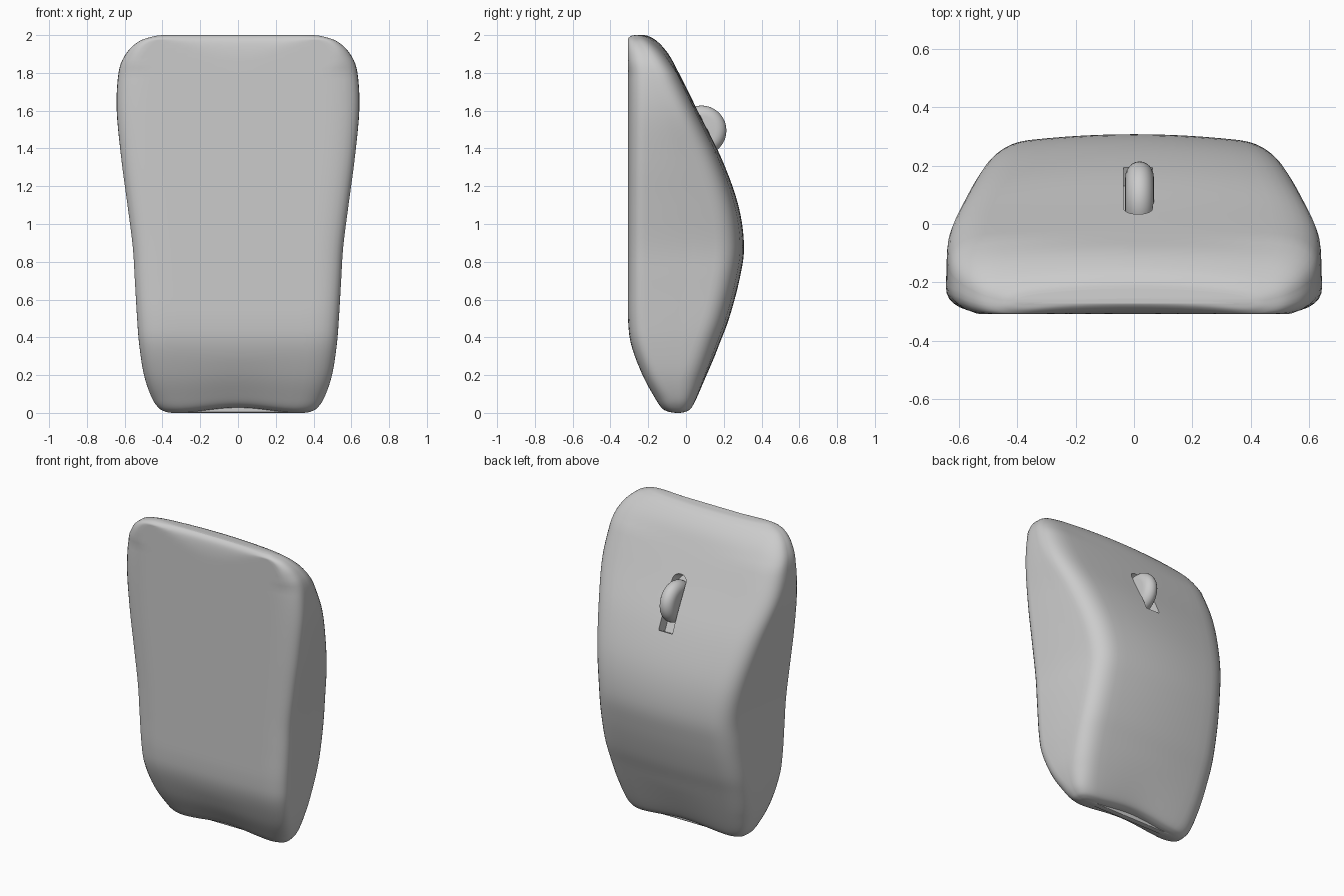
import bpy, bmesh, math
from mathutils import Vector

if "Cube" in bpy.data.objects:
    bpy.data.objects.remove(bpy.data.objects["Cube"])

# One soft grey for everything
grey = bpy.data.materials.new("soft_grey")
grey.use_nodes = True
colour = (0.6, 0.6, 0.6, 1)
grey.diffuse_color = colour
grey.node_tree.nodes["Principled BSDF"].inputs["Base Color"].default_value = colour


def make_object(name, bm):
    bmesh.ops.recalc_face_normals(bm, faces=bm.faces)
    mesh = bpy.data.meshes.new(name)
    bm.to_mesh(mesh)
    bm.free()
    mesh.materials.append(grey)
    obj = bpy.data.objects.new(name, mesh)
    bpy.context.collection.objects.link(obj)
    return obj


def smooth(obj, degrees):
    bpy.ops.object.select_all(action='DESELECT')
    obj.select_set(True)
    bpy.context.view_layer.objects.active = obj
    bpy.ops.object.shade_smooth_by_angle(angle=math.radians(degrees))


def spline(rows, steps):
    """Catmull-Rom interpolation through rows of values."""
    out = []
    for i in range(len(rows) - 1):
        a, b = rows[max(i - 1, 0)], rows[i]
        c, d = rows[i + 1], rows[min(i + 2, len(rows) - 1)]
        for s in range(steps):
            t = s / steps
            out.append([(2 * q + (r - p) * t + (2 * p - 5 * q + 4 * r - u) * t * t
                         + (3 * q - p - 3 * r + u) * t ** 3) / 2
                        for p, q, r, u in zip(a, b, c, d)])
    out.append(list(rows[-1]))
    return out


def fillet(corner, start, end, count=8):
    """Quadratic curve that rounds a corner."""
    return [start * (1 - t) ** 2 + corner * 2 * t * (1 - t) + end * t * t
            for t in (i / count for i in range(count + 1))]


def half_section(front, back, wide, narrow):
    """Right half of a rounded trapezoid, from front centre to back centre."""
    depth = back - front
    crown = 0.06 * depth
    a = Vector((wide, front))
    b = Vector((narrow, back - crown))
    side = b - a
    flat = wide * 0.7
    pts = [Vector((flat * i / 6, front)) for i in range(6)]
    pts += fillet(a, Vector((flat, front)), a + side * min(0.45, 0.1 / depth))
    pts += [a + side * t for t in (0.52, 0.6)]
    inner = narrow * 0.74
    edge = Vector((inner, back - crown * 0.55))
    pts += fillet(b, b - side * min(0.38, 0.12 / depth), edge)
    for i in range(1, 7):
        x = inner * (1 - i / 6)
        pts.append(Vector((x, back - crown * 0.55 * (x / inner) ** 2)))
    return pts


# Body: stations of height, front y, back y, front half width, back half width
stations = [
    (0, -.06, -.025, .35, .35), (.006, -.095, .005, .385, .38),
    (.025, -.128, .033, .425, .41), (.08, -.165, .063, .465, .445),
    (.2, -.23, .113, .505, .48), (.36, -.29, .175, .53, .497),
    (.5, -.307, .228, .542, .5), (.7, -.308, .282, .557, .492),
    (.88, -.308, .307, .57, .488), (1.1, -.308, .277, .598, .52),
    (1.35, -.308, .187, .63, .572), (1.6, -.308, .062, .646, .632),
    (1.8, -.308, -.038, .634, .63), (1.9, -.306, -.093, .597, .59),
    (1.965, -.296, -.15, .53, .525), (1.993, -.277, -.195, .45, .45),
    (2, -.255, -.222, .4, .4)]

bm = bmesh.new()
rings = []
for z, front, back, wide, narrow in spline(stations, 5):
    half = half_section(front, back, wide, narrow)
    loop = half + [Vector((-p.x, p.y)) for p in half[-2:0:-1]]
    low = max(0, 1 - z / 0.3)
    high = max(0, (z - 1.8) / 0.2)
    ring = []
    for p in loop:
        # Bottom edge arches up in the middle, top edge sweeps forward at the sides
        arch = math.cos(min(1, abs(p.x) / 0.34) * math.pi / 2) ** 2
        sweep = max(-0.308 - p.y, -0.03 * high * min(1, (p.x / 0.45) ** 2))
        ring.append(bm.verts.new((p.x, p.y + sweep, z + 0.028 * low * arch)))
    rings.append(ring)
for lower, upper in zip(rings, rings[1:]):
    for i in range(len(lower)):
        j = (i + 1) % len(lower)
        bm.faces.new((lower[i], lower[j], upper[j], upper[i]))
# Close both ends with strips between mirrored points
for ring in (rings[0], rings[-1]):
    n = len(ring)
    for i in range(n // 2):
        corners = [ring[i], ring[i + 1], ring[-i - 1], ring[-i % n]]
        bm.faces.new(list(dict.fromkeys(corners)))
body = make_object("mouse_body", bm)

# Slot: box along the sloping back with a rounded upper end
bm = bmesh.new()
bmesh.ops.create_cube(bm, size=1)
bmesh.ops.scale(bm, vec=(0.1, 0.15, 0.36), verts=bm.verts)
upper_edges = [e for e in bm.edges if all(v.co.z > 0 for v in e.verts)
               and abs(e.verts[0].co.y - e.verts[1].co.y) > 0.1]
bmesh.ops.bevel(bm, geom=upper_edges, offset=0.045, segments=6, profile=0.5, affect='EDGES')
cutter = make_object("slot_cutter", bm)
cutter.location = (0.014, 0.115, 1.495)
cutter.rotation_euler.x = math.radians(27)
cutter.hide_render = True

cut = body.modifiers.new("slot", 'BOOLEAN')
cut.operation = 'DIFFERENCE'
cut.solver = 'EXACT'
cut.object = cutter
bpy.context.view_layer.objects.active = body
bpy.ops.object.modifier_apply(modifier=cut.name)
bpy.data.objects.remove(cutter)
smooth(body, 60)

# Scroll wheel: disc with a rounded rim, turned about the x axis
radius, half_width = 0.132, 0.049
bm = bmesh.new()
rim = [(-half_width, 0)]
for i in range(13):
    a = math.pi * i / 12
    rim.append((-half_width * math.cos(a), radius - 0.055 + 0.055 * math.sin(a)))
rim.append((half_width, 0))
verts = [bm.verts.new((x, r, 0)) for x, r in rim]
edges = [bm.edges.new(pair) for pair in zip(verts, verts[1:])]
bmesh.ops.spin(bm, geom=verts + edges, cent=(0, 0, 0), axis=(1, 0, 0),
               angle=math.tau, steps=40, use_duplicate=False)
bmesh.ops.remove_doubles(bm, verts=bm.verts, dist=0.0005)
wheel = make_object("scroll_wheel", bm)
wheel.location = (0.019, 0.082, 1.495)
smooth(wheel, 50)
